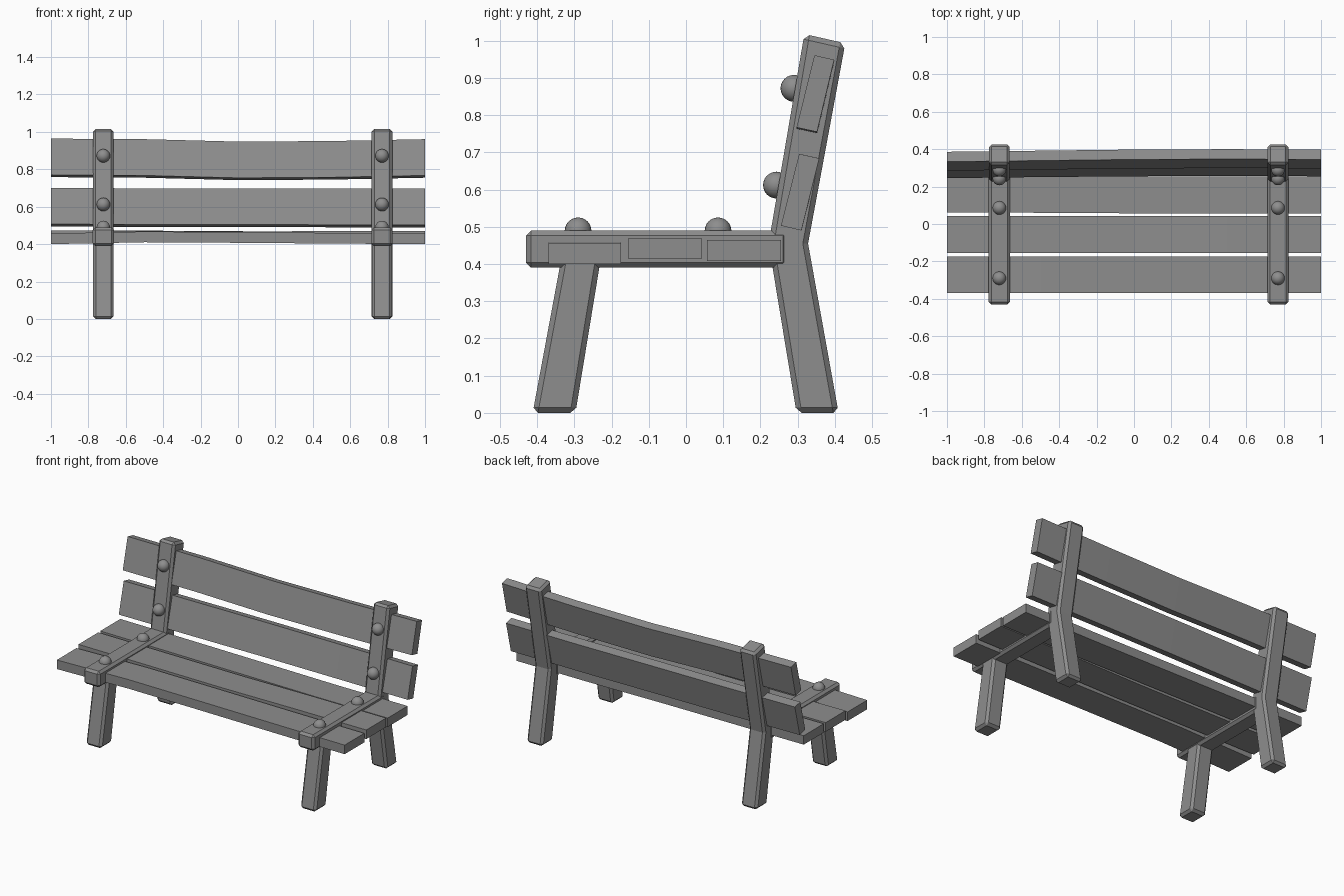
import bpy, bmesh, math
from mathutils import Vector

cube = bpy.data.objects.get("Cube")
if cube:
    bpy.data.objects.remove(cube, do_unlink=True)

grey = bpy.data.materials.new("bench grey")
grey.use_nodes = True
colour = (0.27, 0.27, 0.27, 1)
grey.diffuse_color = colour
grey.node_tree.nodes["Principled BSDF"].inputs["Base Color"].default_value = colour


def finish(name, bm, bevel=0):
    bmesh.ops.recalc_face_normals(bm, faces=bm.faces)
    mesh = bpy.data.meshes.new(name)
    bm.to_mesh(mesh)
    bm.free()
    mesh.materials.append(grey)
    obj = bpy.data.objects.new(name, mesh)
    bpy.context.collection.objects.link(obj)
    if bevel:
        mod = obj.modifiers.new("chamfer", "BEVEL")
        mod.width = bevel
        mod.segments = 1
        mod.limit_method = "ANGLE"
        mod.angle_limit = math.radians(40)
    return obj


def loft(name, profile, stations, bevel=0):
    """Sweep a (y, z) profile along x; each station is (x, dy, dz)."""
    bm = bmesh.new()
    rings = [[bm.verts.new((x, y + dy, z + dz)) for y, z in profile]
             for x, dy, dz in stations]
    n = len(profile)
    for a, b in zip(rings, rings[1:]):
        for i in range(n):
            j = (i + 1) % n
            bm.faces.new((a[i], a[j], b[j], b[i]))
    bm.faces.new(rings[0])
    bm.faces.new(rings[-1])
    return finish(name, bm, bevel)


def box(y0, y1, z0, z1):
    return [(y0, z0), (y1, z0), (y1, z1), (y0, z1)]


def bolt(name, x, y, z):
    bm = bmesh.new()
    bmesh.ops.create_uvsphere(bm, u_segments=20, v_segments=12, radius=0.036)
    bmesh.ops.translate(bm, verts=bm.verts, vec=Vector((x, y, z)))
    for f in bm.faces:
        f.smooth = True
    finish(name, bm)


# Side frames: leaning post, front leg, seat bar and bolts
post = [(0.297, 0), (0.41, 0), (0.328, 0.455), (0.428, 0.993), (0.318, 1.018), (0.222, 0.455)]
leg = [(-0.412, 0), (-0.297, 0), (-0.228, 0.42), (-0.334, 0.42)]
bar = box(-0.43, 0.275, 0.39, 0.49)

for side, x in (("right", -0.72), ("left", 0.77)):
    def across(half):
        return [(x - half, 0, 0), (x + half, 0, 0)]
    loft(side + "_back_post", post, across(0.055), 0.014)
    loft(side + "_front_leg", leg, across(0.054), 0.014)
    loft(side + "_seat_bar", bar, across(0.057), 0.014)
    bolt(side + "_seat_bolt_front", x, -0.29, 0.489)
    bolt(side + "_seat_bolt_rear", x, 0.086, 0.489)
    bolt(side + "_back_bolt_lower", x, 0.243, 0.612)
    bolt(side + "_back_bolt_upper", x, 0.29, 0.872)


# Slightly warped planks
def plank(name, profile, dys, dzs):
    xs = [-1, -0.5, 0, 0.5, 1]
    loft(name, profile, list(zip(xs, dys, dzs)))


still = [0] * 5
plank("seat_plank_front", box(-0.37, -0.175, 0.40, 0.457), still,
      [0, 0.01, 0.007, 0.003, 0])
plank("seat_plank_middle", box(-0.155, 0.042, 0.413, 0.47), still,
      [0.003, 0, -0.003, 0, 0])
plank("seat_plank_rear", box(0.057, 0.255, 0.408, 0.464), [0.005, 0.003, 0, 0, 0],
      [0.01, 0.008, 0.005, 0, 0])
plank("back_plank_lower", [(0.255, 0.503), (0.31, 0.49), (0.358, 0.684), (0.304, 0.696)],
      [-0.01, -0.004, 0, 0.002, 0], [0.004, 0.002, 0.002, 0, 0])
plank("back_plank_upper", [(0.297, 0.767), (0.352, 0.755), (0.398, 0.949), (0.345, 0.961)],
      [-0.012, -0.006, 0, 0.002, 0], [0.003, 0, -0.013, -0.01, 0])
